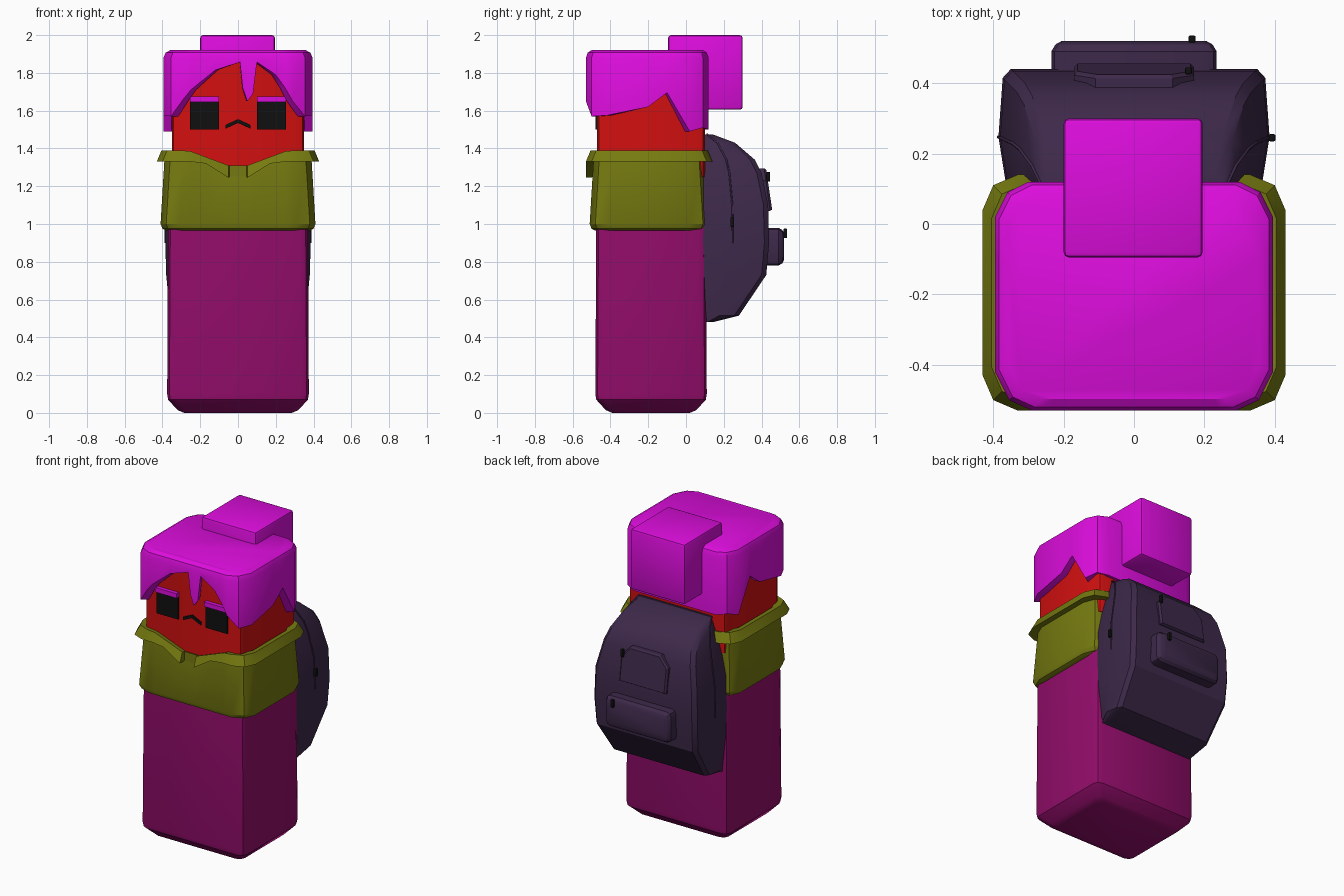
import bpy, bmesh

if "Cube" in bpy.data.objects:
    bpy.data.objects.remove(bpy.data.objects["Cube"], do_unlink=True)


def material(name, r, g, b):
    m = bpy.data.materials.new(name)
    m.use_nodes = True
    m.diffuse_color = (r, g, b, 1)
    m.node_tree.nodes["Principled BSDF"].inputs["Base Color"].default_value = (r, g, b, 1)
    return m


MAGENTA = material("magenta", 0.72, 0.004, 0.72)
RED = material("red", 0.65, 0.005, 0.005)
PLUM = material("plum", 0.30, 0.004, 0.15)
OLIVE = material("olive", 0.18, 0.195, 0.005)
DUSK = material("dark violet", 0.047, 0.022, 0.068)
BLACK = material("black", 0.005, 0.005, 0.005)


def finish(name, bm, mat):
    bmesh.ops.recalc_face_normals(bm, faces=bm.faces)
    me = bpy.data.meshes.new(name)
    bm.to_mesh(me)
    bm.free()
    ob = bpy.data.objects.new(name, me)
    bpy.context.collection.objects.link(ob)
    me.materials.append(mat)
    bpy.context.view_layer.objects.active = ob
    bpy.ops.object.select_all(action='DESELECT')
    ob.select_set(True)
    bpy.ops.object.shade_smooth_by_angle(angle=0.5)
    return ob


def loft(name, rings, mat):
    """Skin equal-length rings of points and cap both ends."""
    bm = bmesh.new()
    vs = [[bm.verts.new(p) for p in ring] for ring in rings]
    n = len(rings[0])
    for a, b in zip(vs, vs[1:]):
        for i in range(n):
            j = (i + 1) % n
            bm.faces.new((a[i], a[j], b[j], b[i]))
    bm.faces.new(vs[0])
    bm.faces.new(vs[-1])
    return finish(name, bm, mat)


def box(name, x, y, z, mat, bevel=0.0):
    bm = bmesh.new()
    bmesh.ops.create_cube(bm, size=1)
    for v in bm.verts:
        for i, (lo, hi) in enumerate((x, y, z)):
            v.co[i] = lo + (v.co[i] + 0.5) * (hi - lo)
    if bevel:
        bmesh.ops.bevel(bm, geom=bm.edges[:], offset=bevel, segments=2,
                        profile=0.5, affect='EDGES')
    return finish(name, bm, mat)


def outline(hx, y0, y1, c, front=()):
    """Rounded rectangle, with optional extra x stations on the front edge."""
    k = 0.3 * c
    side = [(hx - c, y0), (hx - k, y0 + k), (hx, y0 + c),
            (hx, y1 - c), (hx - k, y1 - k), (hx - c, y1)]
    return [(x, y0) for x in front] + side + [(-x, y) for x, y in reversed(side)]


def at(points, z):
    return [(x, y, z) for x, y in points]


# Body block with tapered foot
loft("body", [at(outline(0.375 - d, -0.48 + d, 0.11 - d, 0.04), z)
              for d, z in ((0.09, 0), (0.055, 0.015), (0.005, 0.07), (0, 0.1), (0.005, 1.0))], PLUM)

# Head
loft("head", [at(outline(0.35, -0.47, 0.10, 0.03), z) for z in (1.25, 1.86)], RED)

# Sweater with a split folded collar: x, flare, top height, bottom height
half = [(0.045, 0, 1.31, 1.25), (0.05, 1, 1.31, 1.245), (0.17, 1, 1.355, 1.32), (0.25, 1, 1.385, 1.33)]
collar = [(-x, f, t, b) for x, f, t, b in reversed(half)] + half
xs = [c[0] for c in collar]
collar += [(0, 1, 1.39, 1.33)] * 12


def sweater_ring(d):
    return outline(0.39 + d, -0.49 - d, 0.10 + d, 0.10, xs)


wall = sweater_ring(0)


def collar_ring(d, k):
    return [((x, y) if c[1] else w) + (c[k],)
            for (x, y), w, c in zip(sweater_ring(d), wall, collar)]


loft("sweater", [at(sweater_ring(-0.01), 0.965), at(sweater_ring(0.01), 0.975),
                 at(sweater_ring(0.02), 1.0),
                 [(x, y, c[3] + 0.003) for (x, y), c in zip(wall, collar)],
                 collar_ring(0.04, 3), collar_ring(0.015, 2),
                 [(x, y, c[2] - 0.01) for (x, y), c in zip(sweater_ring(-0.025), collar)],
                 at(sweater_ring(-0.06), 1.28)], OLIVE)

# Hair cap: fringe stations (x, lower edge), then side stations (x, y, lower edge)
fringe = [(-0.29, 1.66), (-0.25, 1.71), (-0.12, 1.815), (0.01, 1.857), (0.025, 1.72),
          (0.05, 1.65), (0.08, 1.69), (0.10, 1.857), (0.2, 1.79), (0.25, 1.72), (0.29, 1.65)]
side = [(0.355, -0.5, 1.57), (0.395, -0.42, 1.575), (0.395, -0.2, 1.62), (0.395, -0.1, 1.695),
        (0.395, 0.02, 1.49), (0.36, 0.09, 1.51), (0.30, 0.12, 1.50)]
rim = [(x, -0.53, z) for x, z in fringe] + side + [(-x, y, z) for x, y, z in reversed(side)]


def hair_ring(s, z=None):
    return [(x * s, (y + 0.205) * s - 0.205, z or h) for x, y, h in rim]


loft("hair", [hair_ring(0.89, 1.88), hair_ring(0.89), hair_ring(1), hair_ring(1, 1.88),
              hair_ring(0.97, 1.907), hair_ring(0.9, 1.922)], MAGENTA)
box("hair_bun", (-0.2, 0.195), (-0.095, 0.3), (1.605, 2.0), MAGENTA, 0.015)

# Face
for s, label in ((1, "left"), (-1, "right")):
    span = sorted((s * 0.10, s * 0.255))
    box(label + "_eye", span, (-0.479, -0.47), (1.5, 1.645), BLACK)
    box(label + "_eyelid", span, (-0.495, -0.47), (1.645, 1.675), MAGENTA)
mouth = [(-0.065, 1.505), (0, 1.535), (0.065, 1.505), (0.065, 1.525), (0, 1.555), (-0.065, 1.525)]
loft("mouth", [[(x, y, z) for x, z in mouth] for y in (-0.478, -0.469)], BLACK)

# Backpack: height, half width, back depth
shell = [(0.48, 0.34, 0.14), (0.515, 0.36, 0.28), (0.73, 0.38, 0.425), (0.9, 0.385, 0.44),
         (1.1, 0.38, 0.435), (1.27, 0.345, 0.40), (1.34, 0.325, 0.365),
         (1.43, 0.29, 0.26), (1.475, 0.265, 0.14)]
rings, seam = [], []
for z, w, back in shell:
    mid = 0.09 + (back - 0.09) * 0.45
    right = [(w - 0.025, 0.09), (w, mid), (w - 0.012, back - 0.025), (w - 0.035, back)]
    rings.append(at(right + [(-x, y) for x, y in reversed(right)], z))
    if z > 0.85:
        seam.append((w, mid, z))
loft("backpack", rings, DUSK)

# Zip seam over the top of the pack
path = seam + [(-x, y, z) for x, y, z in reversed(seam)]
cu = bpy.data.curves.new("zip_seam", 'CURVE')
cu.dimensions = '3D'
cu.bevel_depth = 0.005
cu.bevel_resolution = 1
sp = cu.splines.new('POLY')
sp.points.add(len(path) - 1)
for p, co in zip(sp.points, path):
    p.co = (*co, 1)
cu.materials.append(DUSK)
bpy.context.collection.objects.link(bpy.data.objects.new("zip_seam", cu))

# Pockets
loft("lower_pocket", [[(x, y, z) for x, z in outline(0.235 - d, 0.78 + d, 0.98 - d, 0.03)]
                      for d, y in ((0, 0.42), (0, 0.49), (0.012, 0.51), (0.03, 0.52))], DUSK)
arch = [(-0.17, 1.07), (0.17, 1.07), (0.17, 1.23), (0.11, 1.295), (-0.11, 1.295), (-0.17, 1.23)]
loft("upper_pocket", [[(x * s, y - 0.14 * (z - 1.07), 1.18 + (z - 1.18) * s) for x, z in arch]
                      for s, y in ((1, 0.39), (1, 0.445), (0.94, 0.456))], DUSK)

# Zip pulls
for name, x, y, z in (("side_pull", 0.392, 0.245, 1.01), ("upper_pull", 0.155, 0.435, 1.25),
                      ("lower_pull", 0.165, 0.525, 0.95)):
    box(name, (x - 0.01, x + 0.01), (y - 0.01, y + 0.01), (z - 0.025, z + 0.025), BLACK, 0.004)
